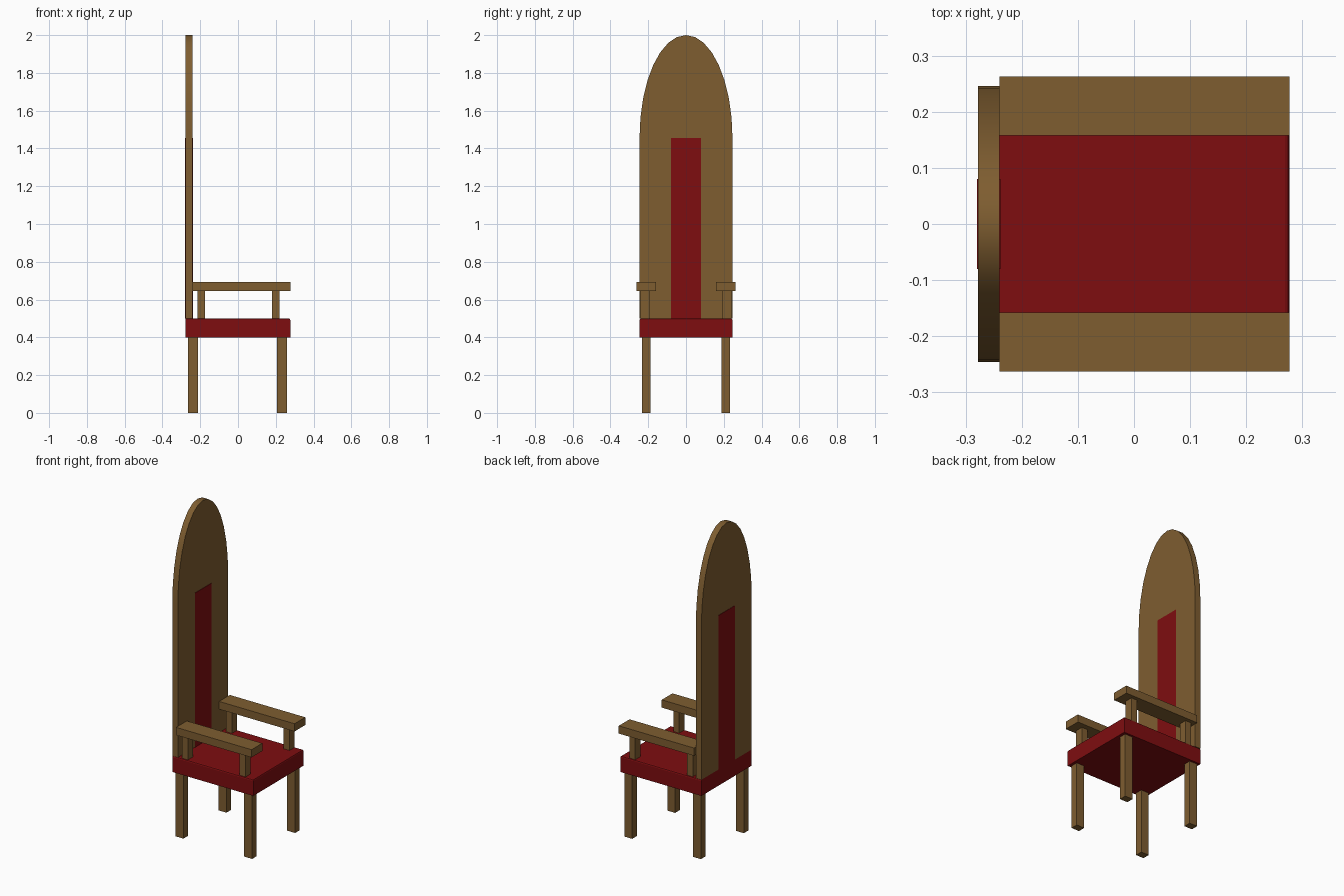
import bpy, bmesh, math

cube = bpy.data.objects.get("Cube")
if cube:
    bpy.data.objects.remove(cube, do_unlink=True)


def make_material(name, rgb):
    mat = bpy.data.materials.new(name)
    mat.use_nodes = True
    mat.diffuse_color = (*rgb, 1)
    mat.node_tree.nodes["Principled BSDF"].inputs["Base Color"].default_value = (*rgb, 1)
    return mat


wood = make_material("brown wood", (0.21, 0.11, 0.03))
fabric = make_material("red fabric", (0.21, 0.004, 0.005))


def add_object(name, bm, mat):
    bmesh.ops.recalc_face_normals(bm, faces=bm.faces)
    mesh = bpy.data.meshes.new(name)
    bm.to_mesh(mesh)
    bm.free()
    mesh.materials.append(mat)
    obj = bpy.data.objects.new(name, mesh)
    bpy.context.collection.objects.link(obj)
    return obj


def box_mesh(xs, ys, zs):
    bm = bmesh.new()
    bmesh.ops.create_cube(bm, size=1)
    for v in bm.verts:
        v.co = [lo + (c + 0.5) * (hi - lo) for c, (lo, hi) in zip(v.co, (xs, ys, zs))]
    return bm


def add_box(name, mat, xs, ys, zs):
    return add_object(name, box_mesh(xs, ys, zs), mat)


BACK, INNER, FRONT = -0.278, -0.24, 0.277
HALF, SEAT_TOP, SPRING = 0.246, 0.5, 1.456

# Seat cushion with softened upper edges, square where it meets the backrest
bm = box_mesh((BACK, FRONT), (-HALF, HALF), (0.4, SEAT_TOP))
soft = [e for e in bm.edges
        if all(v.co.z > 0.45 for v in e.verts) and any(v.co.x > 0 for v in e.verts)]
bmesh.ops.bevel(bm, geom=soft, offset=0.008, segments=2, profile=0.5, affect='EDGES')
add_object("seat", bm, fabric)

# Tall backrest with an elliptical arch
bm = bmesh.new()
steps = 16
outline = [(-HALF, SEAT_TOP), (HALF, SEAT_TOP)]
for i in range(steps + 1):
    a = math.pi * i / steps
    outline.append((HALF * math.cos(a), SPRING + (2 - SPRING) * math.sin(a)))
face = bm.faces.new([bm.verts.new((BACK, y, z)) for y, z in outline])
extruded = bmesh.ops.extrude_face_region(bm, geom=[face])["geom"]
bmesh.ops.translate(bm, vec=(INNER - BACK, 0, 0),
                    verts=[g for g in extruded if isinstance(g, bmesh.types.BMVert)])
backrest = add_object("backrest", bm, wood)
bpy.context.view_layer.objects.active = backrest
backrest.select_set(True)
bpy.ops.object.shade_smooth_by_angle(angle=math.radians(30))
backrest.select_set(False)

# Upholstered strip on both faces of the backrest
for name, x in (("inner_panel", INNER), ("outer_panel", BACK)):
    add_box(name, fabric, (x - 0.002, x + 0.002), (-0.08, 0.08), (SEAT_TOP, SPRING))

# Armrests, their posts and the legs, repeated on each side
for side, s in (("front", -1), ("back", 1)):
    def span(lo, hi):
        return tuple(sorted((s * lo, s * hi)))

    add_box(side + "_armrest", wood, (INNER, FRONT), span(0.158, 0.263), (0.645, 0.693))
    for end, post_x, leg_x in (("right", -0.195, -0.238), ("left", 0.2, 0.233)):
        add_box(f"{side}_{end}_armrest_post", wood, (post_x - 0.02, post_x + 0.02),
                span(0.19, 0.24), (SEAT_TOP, 0.645))
        add_box(f"{side}_{end}_leg", wood, (leg_x - 0.027, leg_x + 0.027),
                span(0.188, 0.233), (0, 0.4))
